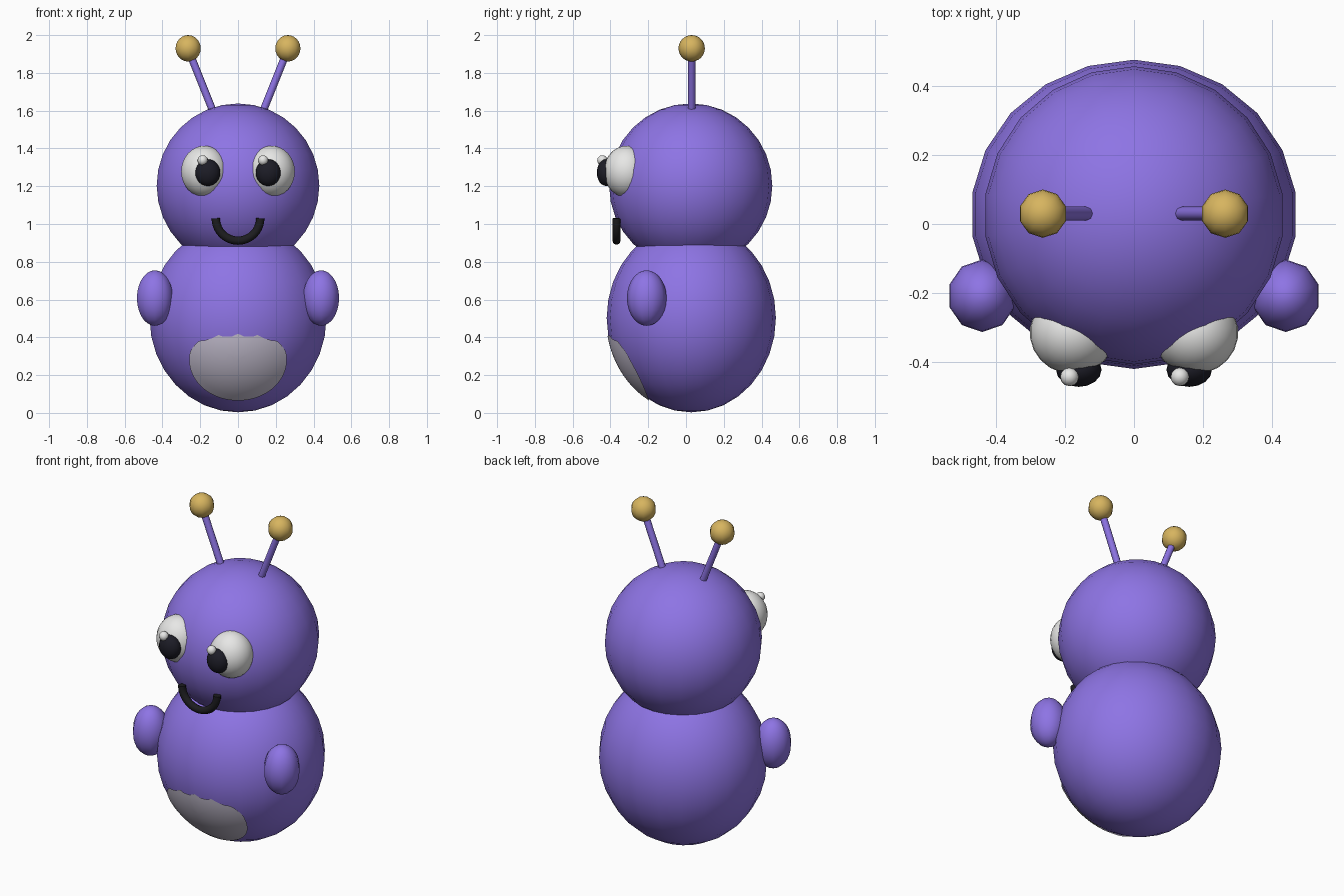
import bpy, bmesh, math
from mathutils import Vector

cube = bpy.data.objects.get("Cube")
if cube:
    bpy.data.objects.remove(cube)


def material(name, r, g, b):
    m = bpy.data.materials.new(name)
    m.use_nodes = True
    m.diffuse_color = (r, g, b, 1)
    m.node_tree.nodes["Principled BSDF"].inputs["Base Color"].default_value = (r, g, b, 1)
    return m


purple = material("purple", 0.27, 0.175, 0.78)
gold = material("gold", 0.68, 0.46, 0.115)
white = material("eye white", 0.8, 0.8, 0.79)
black = material("pupil black", 0.012, 0.012, 0.02)
charcoal = material("mouth black", 0.012, 0.012, 0.014)
lilac = material("pale lilac", 0.6, 0.56, 0.68)


def add_object(name, bm, mat):
    for f in bm.faces:
        f.smooth = True
    me = bpy.data.meshes.new(name)
    bm.to_mesh(me)
    bm.free()
    me.materials.append(mat)
    ob = bpy.data.objects.new(name, me)
    bpy.context.collection.objects.link(ob)
    return ob


def ellipsoid(name, center, radii, mat, segments=22, rings=16):
    bm = bmesh.new()
    bmesh.ops.create_uvsphere(bm, u_segments=segments, v_segments=rings, radius=1)
    bmesh.ops.scale(bm, vec=radii, verts=bm.verts)
    bmesh.ops.translate(bm, vec=center, verts=bm.verts)
    return add_object(name, bm, mat)


def tube(name, points, radius, mat, resolution):
    cu = bpy.data.curves.new(name, "CURVE")
    cu.dimensions = "3D"
    cu.bevel_depth = radius
    cu.bevel_resolution = resolution
    cu.use_fill_caps = True
    spline = cu.splines.new("POLY")
    spline.points.add(len(points) - 1)
    for p, co in zip(spline.points, points):
        p.co = (*co, 1)
    cu.materials.append(mat)
    ob = bpy.data.objects.new(name, cu)
    bpy.context.collection.objects.link(ob)
    return ob


# Body and head
body_center, body_radii = Vector((0, 0.028, 0.503)), Vector((0.473, 0.448, 0.5))
ellipsoid("body", body_center, body_radii, purple)
ellipsoid("head", (0, 0.025, 1.203), (0.435, 0.432, 0.435), purple)

# Paired parts
for side, s in (("left", 1), ("right", -1)):
    ellipsoid(side + "_arm", (s * 0.44, -0.208, 0.608), (0.1, 0.105, 0.147), purple, 10, 14)
    ellipsoid(side + "_eye", (s * 0.177, -0.315, 1.278), (0.125, 0.12, 0.136), white)
    ellipsoid(side + "_pupil", (s * 0.16, -0.422, 1.272), (0.066, 0.05, 0.071), black, 16, 12)
    # Both glints sit on the same side of their pupil
    ellipsoid(side + "_glint", (s * 0.16 - 0.027, -0.443, 1.337), (0.027,) * 3, white, 12, 10)
    tube(side + "_antenna", [(s * 0.13, 0.03, 1.59), (s * 0.25, 0.03, 1.89)], 0.02, purple, 2)
    ellipsoid(side + "_antenna_tip", (s * 0.264, 0.03, 1.93), (0.07,) * 3, gold, 10, 12)

# Smile: lower half of a ring
arc = [math.pi * (1 + i / 20) for i in range(21)]
tube("smile", [(0.118 * math.cos(a), -0.368, 1.03 + 0.118 * math.sin(a)) for a in arc],
     0.022, charcoal, 2)


# Belly patch: thin skin following the body, with a ragged upper edge
def belly_edge(a):
    c, s = math.cos(a), math.sin(a)
    if s < 0:
        return 0.258 * c, 0.215 * s
    x = 0.258 * math.copysign(abs(c) ** 0.85, c)
    ragged = 0.014 * s * max(0, math.cos(math.tau * x / 0.105))
    return x, 0.125 * s ** 0.7 + ragged


def on_body(x, z):
    r = body_radii * 1.008
    depth = 1 - (x / r.x) ** 2 - ((z - body_center.z) / r.z) ** 2
    return x, body_center.y - r.y * math.sqrt(depth), z


count, loops, middle = 72, 8, 0.28
bm = bmesh.new()
hub = bm.verts.new(on_body(0, middle))
edge = [belly_edge(math.tau * i / count) for i in range(count)]
previous = None
for k in range(1, loops + 1):
    t = k / loops
    ring = [bm.verts.new(on_body(x * t, middle + z * t)) for x, z in edge]
    for i in range(count):
        j = (i + 1) % count
        if previous:
            bm.faces.new((previous[i], ring[i], ring[j], previous[j]))
        else:
            bm.faces.new((hub, ring[i], ring[j]))
    previous = ring
add_object("belly_patch", bm, lilac)
